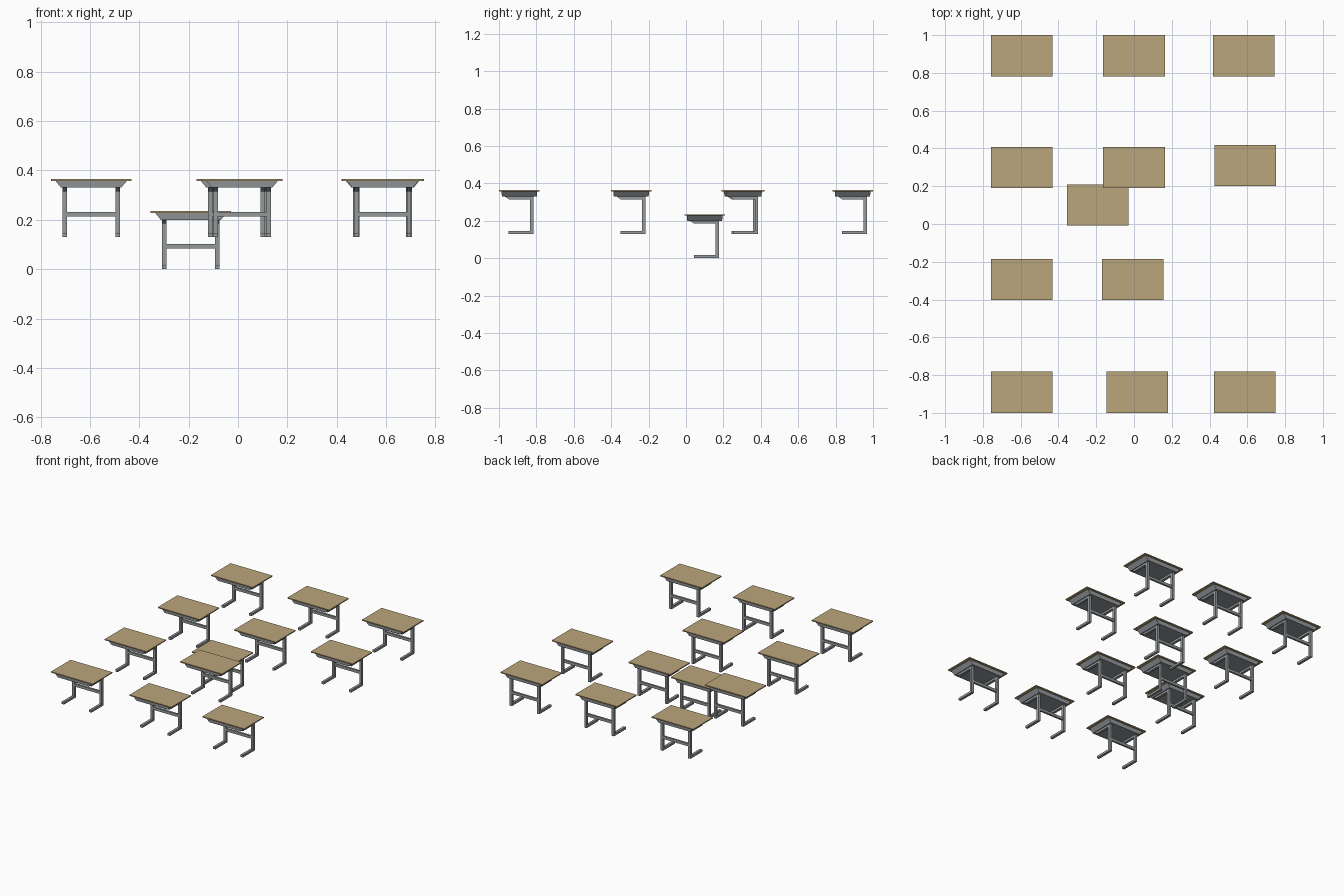
import bpy, bmesh

if "Cube" in bpy.data.objects:
    bpy.data.objects.remove(bpy.data.objects["Cube"])

def material(name, col):
    m = bpy.data.materials.new(name)
    m.diffuse_color = col
    m.use_nodes = True
    m.node_tree.nodes["Principled BSDF"].inputs["Base Color"].default_value = m.diffuse_color
    return m

WOOD = material("wood", (0.50, 0.38, 0.20, 1))
STEEL = material("steel", (0.30, 0.32, 0.33, 1))

def finish(name, bm, mat):
    bmesh.ops.recalc_face_normals(bm, faces=bm.faces)
    me = bpy.data.meshes.new(name)
    bm.to_mesh(me)
    bm.free()
    me.materials.append(mat)
    return me

def frustum(bm, lo, hi, z0, z1):
    """Box whose bottom (x half, y half) can differ from its top."""
    v = [bm.verts.new((sx * h[0], sy * h[1], z)) for h, z in ((lo, z0), (hi, z1))
         for sx, sy in ((-1, -1), (1, -1), (1, 1), (-1, 1))]
    bm.faces.new(v[:4])
    bm.faces.new(v[4:])
    for i in range(4):
        j = (i + 1) % 4
        bm.faces.new((v[i], v[j], v[j + 4], v[i + 4]))

def extrude_x(bm, profile, x0, x1):
    f = bm.faces.new([bm.verts.new((x0, y, z)) for y, z in profile])
    r = bmesh.ops.extrude_face_region(bm, geom=[f])
    new = [g for g in r["geom"] if isinstance(g, bmesh.types.BMVert)]
    bmesh.ops.translate(bm, verts=new, vec=(x1 - x0, 0, 0))

# tabletop
bm = bmesh.new()
frustum(bm, (0.163, 0.109), (0.163, 0.109), 0.228, 0.235)
top = finish("tabletop", bm, WOOD)

# storage tray with sloping ends
bm = bmesh.new()
frustum(bm, (0.122, 0.093), (0.145, 0.096), 0.200, 0.228)
tray = finish("tray", bm, STEEL)

# C-shaped legs: foot, upright and tapered arm in one side profile
C = [(-0.057, 0), (0.076, 0), (0.076, 0.2), (-0.078, 0.2), (-0.056, 0.185),
     (0.058, 0.185), (0.058, 0.016), (-0.057, 0.016)]
bm = bmesh.new()
for s in (-1, 1):
    extrude_x(bm, C, s * 0.107 - 0.009, s * 0.107 + 0.009)
legs = finish("legs", bm, STEEL)

# crossbar between the uprights
bm = bmesh.new()
extrude_x(bm, [(0.060, 0.083), (0.074, 0.083), (0.074, 0.102), (0.060, 0.102)], -0.098, 0.098)
bar = finish("crossbar", bm, STEEL)

# desk layout: x, y, floor height
H = 0.13
desks = [(-0.595, y, H) for y in (0.891, 0.299, -0.293, -0.891)]
desks += [(0, 0.891, H), (0, 0.299, H), (-0.006, -0.293, H), (0.017, -0.891, H)]
desks += [(0.582, 0.891, H), (0.590, 0.310, H), (0.586, -0.891, H), (-0.191, 0.1, 0)]
for loc in desks:
    for me in (top, tray, legs, bar):
        ob = bpy.data.objects.new("desk_" + me.name, me)
        ob.location = loc
        bpy.context.collection.objects.link(ob)
